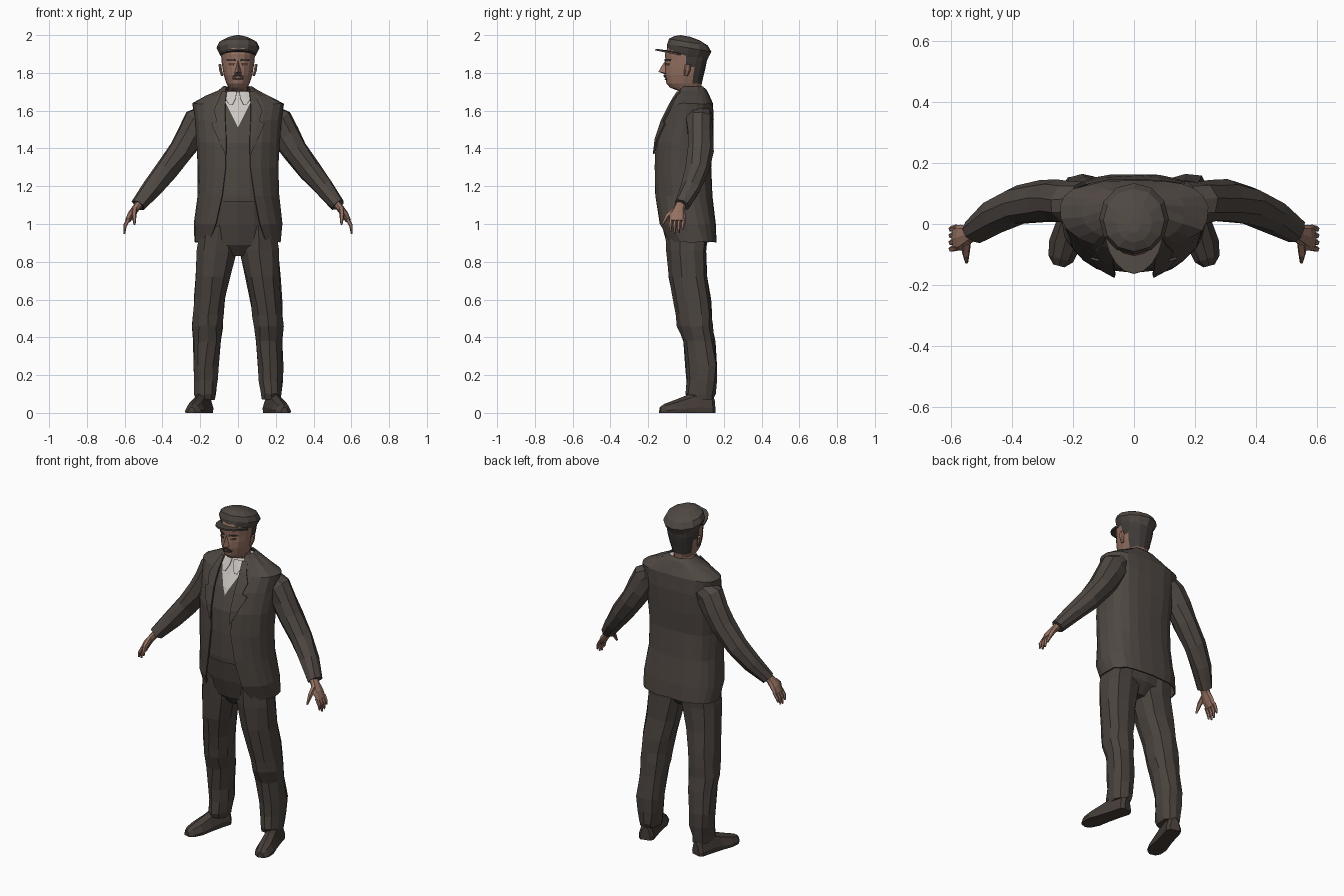
import bpy, bmesh, math, random
from mathutils import Vector

random.seed(4)


def material(name, r, g, b):
    m = bpy.data.materials.new(name)
    m.diffuse_color = (r, g, b, 1)
    return m


JACKET = material("brown wool", 0.078, 0.064, 0.055)
TROUSER = material("dark brown trouser cloth", 0.068, 0.056, 0.048)
SHOE = material("shoe leather", 0.06, 0.047, 0.041)
SKIN = material("skin", 0.30, 0.165, 0.122)
SHIRT = material("off white shirt", 0.60, 0.57, 0.54)
HAIR = material("dark hair", 0.05, 0.043, 0.04)
LIP = material("dark lip and eye", 0.10, 0.05, 0.04)


def finish(name, bm, *mats):
    bmesh.ops.recalc_face_normals(bm, faces=bm.faces)
    me = bpy.data.meshes.new(name)
    bm.to_mesh(me)
    bm.free()
    for m in mats:
        me.materials.append(m)
    ob = bpy.data.objects.new(name, me)
    bpy.context.collection.objects.link(ob)
    return ob


def skin_rings(rings, closed=True, caps=True):
    """Join rings of points with quads."""
    bm = bmesh.new()
    vs = [[bm.verts.new(p) for p in r] for r in rings]
    n = len(rings[0])
    for a, b in zip(vs, vs[1:]):
        for i in range(n if closed else n - 1):
            j = (i + 1) % n
            bm.faces.new((a[i], a[j], b[j], b[i]))
    if caps:
        bm.faces.new(vs[0])
        bm.faces.new(vs[-1])
    return bm


def power(v, p):
    return math.copysign(abs(v) ** p, v)


def level(z, rx, yf, yb, n, gap=None, cx=0, pb=0.8, jit=0):
    """Horizontal outline: round front, boxier back, optional gap in front."""
    cy = (yf + yb) / 2
    a0 = math.asin(gap / rx) if gap is not None else 0
    steps = n - 1 if gap is not None else n
    pts = []
    for i in range(n):
        a = a0 + (2 * math.pi - 2 * a0) * i / steps
        s, c = math.sin(a), math.cos(a)
        p = 1 if c >= 0 else pb
        j = [random.uniform(-jit, jit) for _ in range(3)]
        pts.append((cx + rx * power(s, p) + j[0], cy - (yb - yf) / 2 * power(c, p) + j[1], z + j[2]))
    return pts


def front_y(rows, x, z):
    """Depth of the front surface of a stack of outlines at x, z."""
    for a, b in zip(rows, rows[1:]):
        if a[0] <= z <= b[0]:
            t = (z - a[0]) / (b[0] - a[0])
            rx, yf, yb = (a[k] + (b[k] - a[k]) * t for k in (1, 2, 3))
            cy = (yf + yb) / 2
            return cy - (cy - yf) * math.sqrt(max(0, 1 - (x / rx) ** 2))
    return rows[-1][2]


def tube(name, path, n, mat, s, jit=0):
    """Limb along a path of (x, y, z, width, thickness); s mirrors x."""
    P = [Vector(p[:3]) for p in path]
    rings = []
    for i, p in enumerate(path):
        t = (P[min(i + 1, len(P) - 1)] - P[max(i - 1, 0)]).normalized()
        u = Vector((0, 1, 0))
        u = (u - t * u.dot(t)).normalized()
        v = t.cross(u)
        ring = []
        for k in range(n):
            a = 2 * math.pi * k / n
            q = P[i] + u * p[3] * math.cos(a) + v * p[4] * math.sin(a)
            q += Vector([random.uniform(-jit, jit) for _ in range(3)])
            ring.append((q.x * s, q.y, q.z))
        rings.append(ring)
    return finish(name, skin_rings(rings), mat)


def patch(name, rows, strip, mat, off, s=1, thick=0.004):
    """Strip of (z, x inner, x outer) laid on a front surface."""
    rings = [[(s * x, front_y(rows, x, z) - off, z) for x in (a, (a + b) / 2, b)] for z, a, b in strip]
    ob = finish(name, skin_rings(rings, False, False), mat)
    m = ob.modifiers.new("thickness", 'SOLIDIFY')
    m.thickness, m.offset = thick, 0


# Jacket: z, half width, front, back, half opening
body = [(0.905, 0.225, -0.115, 0.16, 0.15), (1.0, 0.23, -0.155, 0.155, 0.115),
        (1.15, 0.212, -0.17, 0.135, 0.085), (1.3, 0.212, -0.172, 0.13, 0.066),
        (1.43, 0.218, -0.165, 0.14, 0.066), (1.55, 0.225, -0.125, 0.145, 0.072),
        (1.635, 0.24, -0.08, 0.138, 0.072), (1.675, 0.165, -0.06, 0.12, 0.068),
        (1.705, 0.10, -0.045, 0.105, 0.064), (1.725, 0.075, -0.03, 0.088, 0.058)]
bm = skin_rings([level(z, rx, f, b, 21, g, pb=0.72, jit=0.003) for z, rx, f, b, g in body], False, False)
jacket = finish("jacket", bm, JACKET)
mod = jacket.modifiers.new("thickness", 'SOLIDIFY')
mod.thickness, mod.offset = 0.008, 0

# Waistcoat with a V of shirt cut into its front
vest = [(z, rx - 0.014, f + 0.012, b - 0.014) for z, rx, f, b, g in body[2:-1]]
vest.insert(0, (1.12, 0.195, -0.155, 0.12))
bm = skin_rings([level(*r, 20, pb=0.72) for r in vest])
for s in (1, -1):
    bmesh.ops.bisect_plane(bm, geom=bm.verts[:] + bm.edges[:] + bm.faces[:],
                           plane_co=(0, 0, 1.51), plane_no=(1, 0, -0.5 * s))
for f in bm.faces:
    c = f.calc_center_median()
    f.material_index = int(c.z > 1.67 or (c.y < 0.02 and abs(c.x) < 0.5 * (c.z - 1.51)))
finish("waistcoat_and_shirt", bm, JACKET, SHIRT)

# Seat of the trousers
hips = [(0.83, 0.07, -0.05, 0.06), (0.89, 0.185, -0.1, 0.11), (1.0, 0.2, -0.13, 0.125), (1.15, 0.185, -0.15, 0.115)]
finish("trouser_seat", skin_rings([level(*r, 14) for r in hips]), TROUSER)

# Head: neck, jaw, face, skull
head = [(1.62, 0.056, -0.02, 0.08), (1.70, 0.056, -0.028, 0.08), (1.722, 0.05, -0.085, 0.08),
        (1.745, 0.062, -0.104, 0.084), (1.79, 0.076, -0.112, 0.094), (1.83, 0.083, -0.112, 0.104),
        (1.86, 0.087, -0.108, 0.11), (1.90, 0.09, -0.112, 0.112), (1.94, 0.085, -0.095, 0.1)]
bm = skin_rings([level(*r, 16) for r in head])
for f in bm.faces:
    c = f.calc_center_median()
    f.material_index = int(c.z > 1.76 and c.y > 0.02)
finish("head", bm, SKIN, HAIR)

# Nose
bm = bmesh.new()
for p in [(-0.02, -0.105, 1.798), (0.02, -0.105, 1.798), (0, -0.146, 1.806), (0, -0.108, 1.868), (0, -0.105, 1.79),
          (0, -0.13, 1.835)]:
    bm.verts.new(p)
bmesh.ops.convex_hull(bm, input=bm.verts[:])
finish("nose", bm, SKIN)
patch("mouth", head, [(1.762, -0.024, 0.024), (1.769, -0.028, 0.028)], LIP, 0.003)

# Flat cap: crown sheared down toward the back, and a peak
crown = [(1.885, 0.088, -0.095, 0.112), (1.905, 0.1, -0.1, 0.12), (1.935, 0.114, -0.1, 0.134),
         (1.965, 0.1, -0.09, 0.115), (1.985, 0.06, -0.06, 0.07), (1.995, 0.02, -0.03, 0.02)]
rings = [level(*r, 12, pb=1) for r in crown]
rings = [[(x, y, min(2.0, z - 0.17 * y)) for x, y, z in r] for r in rings]
finish("cap_crown", skin_rings(rings), JACKET)
rings = []
for i in range(9):
    a = math.radians(-72 + 18 * i)
    s, c = math.sin(a), math.cos(a)
    rings.append([(0.088 * s, 0.01 - 0.1 * c, 1.896 + 0.022 * c),
                  (0.1 * s, 0.01 - 0.172 * c, 1.894 + 0.034 * c)])
peak = finish("cap_peak", skin_rings(rings, False, False), JACKET)
peak.modifiers.new("thickness", 'SOLIDIFY').thickness = 0.009

# Leg: z, inner x, outer x, front, back
leg = [(0.07, 0.125, 0.225, 0.012, 0.148), (0.10, 0.118, 0.23, 0.0, 0.155), (0.17, 0.108, 0.236, 0.006, 0.162),
       (0.25, 0.1, 0.242, 0.0, 0.168), (0.38, 0.088, 0.236, -0.015, 0.152), (0.46, 0.078, 0.243, -0.045, 0.14),
       (0.52, 0.074, 0.24, -0.05, 0.135), (0.6, 0.063, 0.234, -0.068, 0.13), (0.72, 0.038, 0.226, -0.09, 0.115),
       (0.86, 0.004, 0.222, -0.102, 0.105), (0.99, 0.01, 0.2, -0.11, 0.12)]
# Shoe: distance along foot, half width, height
shoe = [(0.0, 0.028, 0.08), (0.06, 0.042, 0.1), (0.3, 0.042, 0.12), (0.52, 0.044, 0.092),
        (0.75, 0.05, 0.066), (0.92, 0.04, 0.048), (1.0, 0.018, 0.032)]
sleeve = [(0.17, 0.07, 1.575, 0.066, 0.06), (0.208, 0.07, 1.545, 0.07, 0.085), (0.25, 0.075, 1.47, 0.07, 0.078),
          (0.30, 0.074, 1.39, 0.07, 0.068), (0.38, 0.06, 1.285, 0.064, 0.061), (0.456, 0.025, 1.19, 0.056, 0.052),
          (0.528, -0.022, 1.10, 0.044, 0.038)]
palm = [(0.515, -0.022, 1.115, 0.028, 0.024), (0.54, -0.035, 1.085, 0.03, 0.02),
        (0.565, -0.045, 1.05, 0.043, 0.02), (0.585, -0.045, 1.015, 0.04, 0.014)]

for s, side in ((1, "left"), (-1, "right")):
    rings = [level(z, (b - a) / 2, f, k, 10, cx=s * (a + b) / 2, jit=0.005) for z, a, b, f, k in leg]
    finish(side + "_trouser_leg", skin_rings(rings), TROUSER)

    # Shoe turned outward
    d = Vector((0.078, -0.285, 0))
    w = Vector((0.285, 0.078, 0)).normalized()
    rings = []
    for t, hw, h in shoe:
        o = Vector((0.168, 0.148, 0)) + d * t
        prof = [(-1, 0), (-1.05, 0.25), (-0.65, 0.8), (0, 1), (0.65, 0.8), (1.05, 0.25), (1, 0)]
        rings.append([((o + w * hw * a).x * s, (o + w * hw * a).y, h * b) for a, b in prof])
    finish(side + "_shoe", skin_rings(rings), SHOE)

    # Arm and hand
    tube(side + "_sleeve", sleeve, 9, JACKET, s, 0.004)
    tube(side + "_palm", palm, 8, SKIN, s)
    for i, (y, tip) in enumerate([(-0.078, 0.962), (-0.056, 0.948), (-0.034, 0.953), (-0.012, 0.972)]):
        tube(f"{side}_finger_{i + 1}", [(0.58, y, 1.025, 0.011, 0.011), (0.598, y - 0.004, 0.992, 0.01, 0.01),
                                        (0.602, y - 0.004, tip, 0.005, 0.005)], 5, SKIN, s)
    tube(side + "_thumb", [(0.548, -0.06, 1.075, 0.016, 0.016), (0.55, -0.098, 1.045, 0.014, 0.013),
                           (0.548, -0.125, 0.998, 0.006, 0.006)], 5, SKIN, s)

    # Lapel with a notch, and shirt collar
    patch(side + "_lapel", body,
          [(1.37, 0.062, 0.067), (1.45, 0.062, 0.105), (1.53, 0.066, 0.14), (1.545, 0.067, 0.112),
           (1.6, 0.068, 0.128), (1.65, 0.066, 0.105), (1.7, 0.06, 0.085)], JACKET, 0.01, s, 0.008)
    patch(side + "_shirt_collar", vest, [(1.63, 0.03, 0.045), (1.665, 0.012, 0.068), (1.70, 0.006, 0.062)],
          SHIRT, 0.01, s)

    # Ear, eye, brow and moustache half
    tube(side + "_ear", [(0.083, 0.0, 1.785, 0.01, 0.007), (0.092, 0.006, 1.815, 0.018, 0.009),
                         (0.096, 0.01, 1.845, 0.016, 0.008)], 6, SKIN, s)
    patch(side + "_eye", head, [(1.840, 0.022, 0.05), (1.851, 0.02, 0.052)], LIP, 0.002, s)
    patch(side + "_brow", head, [(1.864, 0.014, 0.058), (1.873, 0.018, 0.062)], HAIR, 0.004, s)
    patch(side + "_moustache", head, [(1.775, 0.012, 0.034), (1.79, 0.0, 0.02)], HAIR, 0.006, s)
